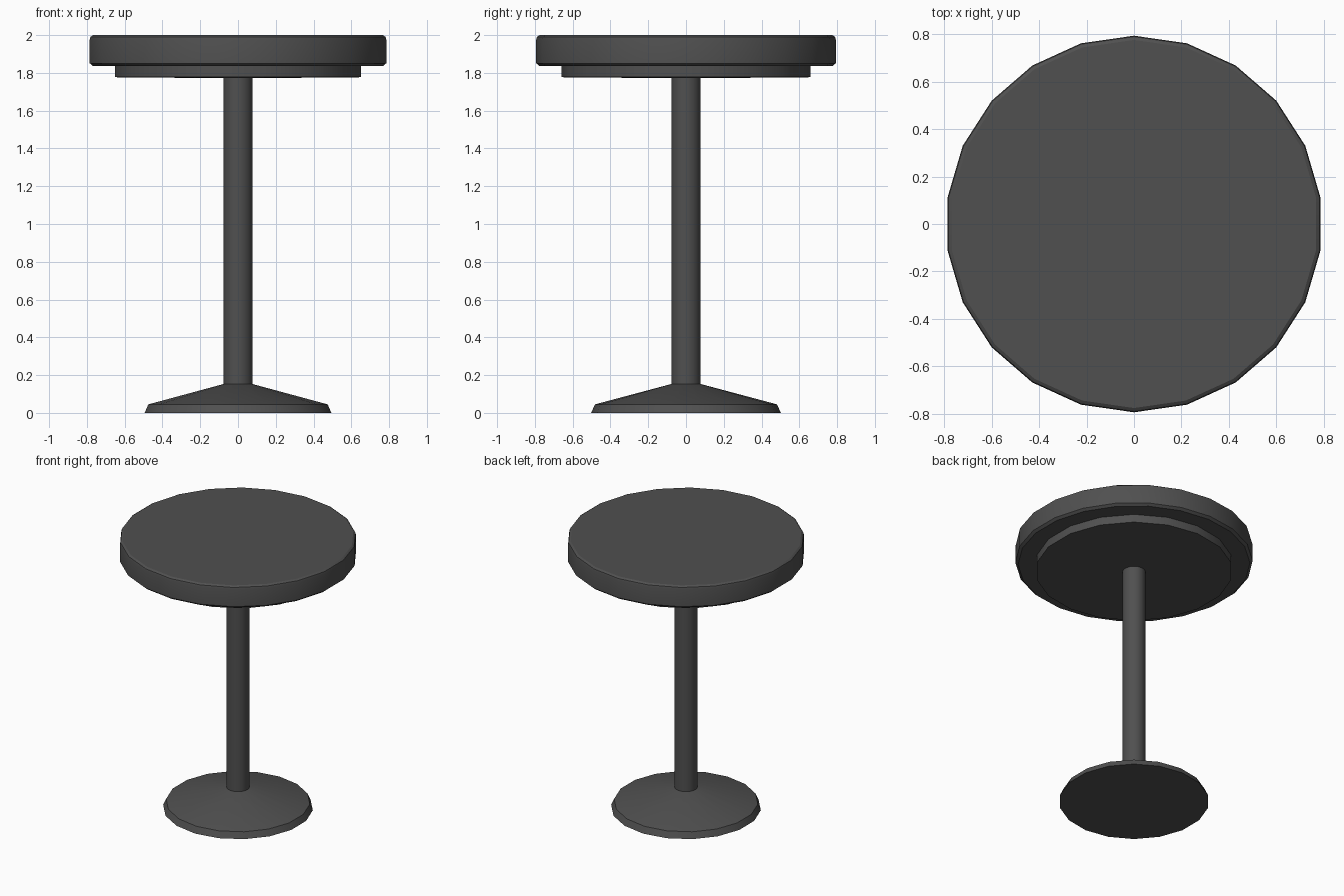
import bpy, bmesh, math

if "Cube" in bpy.data.objects:
    bpy.data.objects.remove(bpy.data.objects["Cube"])

dark = bpy.data.materials.new("dark_grey")
dark.diffuse_color = (0.08, 0.08, 0.08, 1)
dark.use_nodes = True
dark.node_tree.nodes["Principled BSDF"].inputs["Base Color"].default_value = dark.diffuse_color


def lathe(name, profile, sides):
    """Closed solid of revolution from (radius, z) points, with a corner on the y axis."""
    bm = bmesh.new()
    rings = []
    for r, z in profile:
        ring = []
        for i in range(sides):
            a = math.pi / 2 + 2 * math.pi * i / sides
            ring.append(bm.verts.new((r * math.cos(a), r * math.sin(a), z)))
        rings.append(ring)
    for low, high in zip(rings, rings[1:]):
        for i in range(sides):
            j = (i + 1) % sides
            bm.faces.new((low[i], low[j], high[j], high[i]))
    bm.faces.new(rings[0][::-1])
    bm.faces.new(rings[-1])
    mesh = bpy.data.meshes.new(name)
    bm.to_mesh(mesh)
    bm.free()
    mesh.materials.append(dark)
    obj = bpy.data.objects.new(name, mesh)
    bpy.context.collection.objects.link(obj)
    bpy.ops.object.select_all(action='DESELECT')
    obj.select_set(True)
    bpy.context.view_layer.objects.active = obj
    bpy.ops.object.shade_smooth_by_angle(angle=math.radians(30))
    return obj


# Flared foot
lathe("base", [(0.502, 0), (0.482, 0.045), (0.077, 0.153)], 18)

# Central column
lathe("pole", [(0.077, 0.147), (0.077, 1.785)], 18)

# Plate under the cushion, its underside dipping slightly to the column
lathe("support_plate", [(0.077, 1.772), (0.66, 1.777), (0.66, 1.84)], 18)

# Thick round seat with softened rims
lathe("seat", [(0.775, 1.836), (0.793, 1.851), (0.793, 1.976),
               (0.789, 1.991), (0.775, 2.0)], 22)
